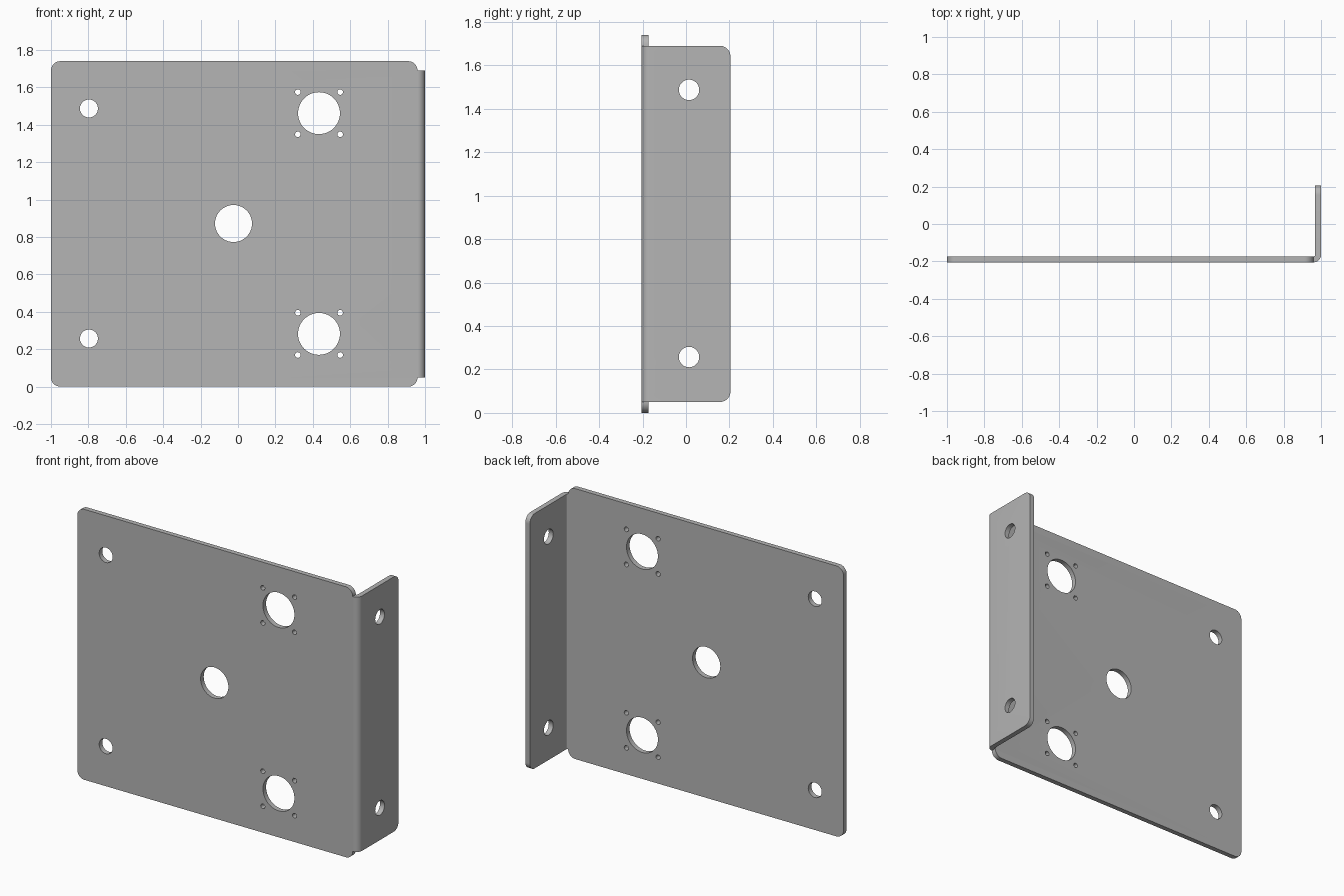
import bpy
import bmesh
from math import cos, sin, pi
from mathutils import Matrix, Vector

HEIGHT, THICK, CORNER = 1.74, 0.032, 0.05
MID = HEIGHT / 2 + 0.002
FRONT, BACK = -0.205, 0.205
BEND_X, BEND_R = 0.96, 0.04
BEND_Y = FRONT + BEND_R

cube = bpy.data.objects.get("Cube")
if cube:
    bpy.data.objects.remove(cube, do_unlink=True)

steel = bpy.data.materials.new("grey steel")
steel.use_nodes = True
GREY = (0.46, 0.46, 0.46, 1)
steel.diffuse_color = GREY
steel.node_tree.nodes["Principled BSDF"].inputs["Base Color"].default_value = GREY


def arc(u, v, r, start, end, steps):
    return [(u + r * cos(start + (end - start) * i / steps),
             v + r * sin(start + (end - start) * i / steps)) for i in range(steps + 1)]


def circle(u, v, r, steps=48):
    return arc(u, v, r, 0, 2 * pi, steps)[:-1]


def outline(u0, v0, u1, v1, r, round_left, round_right):
    """Rectangle, counter-clockwise from the upper right, with chosen ends rounded."""
    points = []
    corners = [(u1, v1, -1, -1, round_right), (u0, v1, 1, -1, round_left),
               (u0, v0, 1, 1, round_left), (u1, v0, -1, 1, round_right)]
    for i, (u, v, du, dv, rounded) in enumerate(corners):
        if rounded:
            points += arc(u + du * r, v + dv * r, r, i * pi / 2, (i + 1) * pi / 2, 10)
        else:
            points.append((u, v))
    return points


def punched_sheet(name, loops, matrix):
    """Flat sheet whose first loop is the edge and the others are holes."""
    curve = bpy.data.curves.new(name, 'CURVE')
    curve.dimensions = '2D'
    curve.fill_mode = 'BOTH'
    curve.extrude = THICK / 2
    for loop in loops:
        spline = curve.splines.new('POLY')
        spline.points.add(len(loop) - 1)
        for point, (u, v) in zip(spline.points, loop):
            point.co = (u, v, 0, 1)
        spline.use_cyclic_u = True
    temp = bpy.data.objects.new(name, curve)
    bpy.context.collection.objects.link(temp)
    graph = bpy.context.evaluated_depsgraph_get()
    mesh = bpy.data.meshes.new_from_object(temp.evaluated_get(graph))
    bpy.data.objects.remove(temp, do_unlink=True)
    mesh.transform(matrix)
    return mesh


# Main plate: centre hole, two mounting holes, two large holes with screw holes
loops = [outline(-1, 0, BEND_X, HEIGHT, CORNER, True, True), circle(-0.024, MID, 0.099)]
for side in (-1, 1):
    loops.append(circle(-0.797, MID + side * 0.615, 0.048))
    u, v = 0.433, MID + side * 0.59
    loops.append(circle(u, v, 0.112))
    loops += [circle(u + a * 0.113, v + b * 0.113, 0.015, 20)
              for a in (-1, 1) for b in (-1, 1)]
plate = punched_sheet("plate", loops, Matrix.Translation((0, FRONT + THICK / 2, 0))
                      @ Matrix.Rotation(pi / 2, 4, 'X'))

# Side flange with two mounting holes
loops = [outline(BEND_Y, CORNER, BACK, HEIGHT - CORNER, CORNER, False, True)]
loops += [circle(0.014, MID + side * 0.615, 0.047) for side in (-1, 1)]
turn = Matrix(((0, 0, 1, 0), (1, 0, 0, 0), (0, 1, 0, 0), (0, 0, 0, 1)))
flange = punched_sheet("flange", loops, Matrix.Translation((1 - THICK / 2, 0, 0)) @ turn)

bm = bmesh.new()
for part in (plate, flange):
    bm.from_mesh(part)
    bpy.data.meshes.remove(part)

# Open the two edges that meet the bend
hidden = [f for f in bm.faces
          if all(abs(v.co.x - BEND_X) < 1e-4 for v in f.verts)
          or all(abs(v.co.y - BEND_Y) < 1e-4 for v in f.verts)]
bmesh.ops.delete(bm, geom=hidden, context='FACES')

# Rounded bend between plate and flange
section = [bm.verts.new((BEND_X, y, z)) for y, z in (
    (FRONT, CORNER), (FRONT + THICK, CORNER),
    (FRONT + THICK, HEIGHT - CORNER), (FRONT, HEIGHT - CORNER))]
edges = [bm.edges.new((section[i - 1], section[i])) for i in range(4)]
bmesh.ops.spin(bm, geom=section + edges, cent=Vector((BEND_X, BEND_Y, 0)),
               axis=Vector((0, 0, 1)), angle=pi / 2, steps=10, use_duplicate=False)
bmesh.ops.remove_doubles(bm, verts=bm.verts, dist=0.0004)
bmesh.ops.recalc_face_normals(bm, faces=bm.faces)

mesh = bpy.data.meshes.new("mounting_bracket")
bm.to_mesh(mesh)
bm.free()
mesh.materials.clear()
mesh.materials.append(steel)
for poly in mesh.polygons:
    poly.material_index = 0
bracket = bpy.data.objects.new("mounting_bracket", mesh)
bpy.context.collection.objects.link(bracket)
for obj in bpy.context.selected_objects:
    obj.select_set(False)
bracket.select_set(True)
bpy.context.view_layer.objects.active = bracket
bpy.ops.object.shade_smooth_by_angle(angle=pi / 6)
